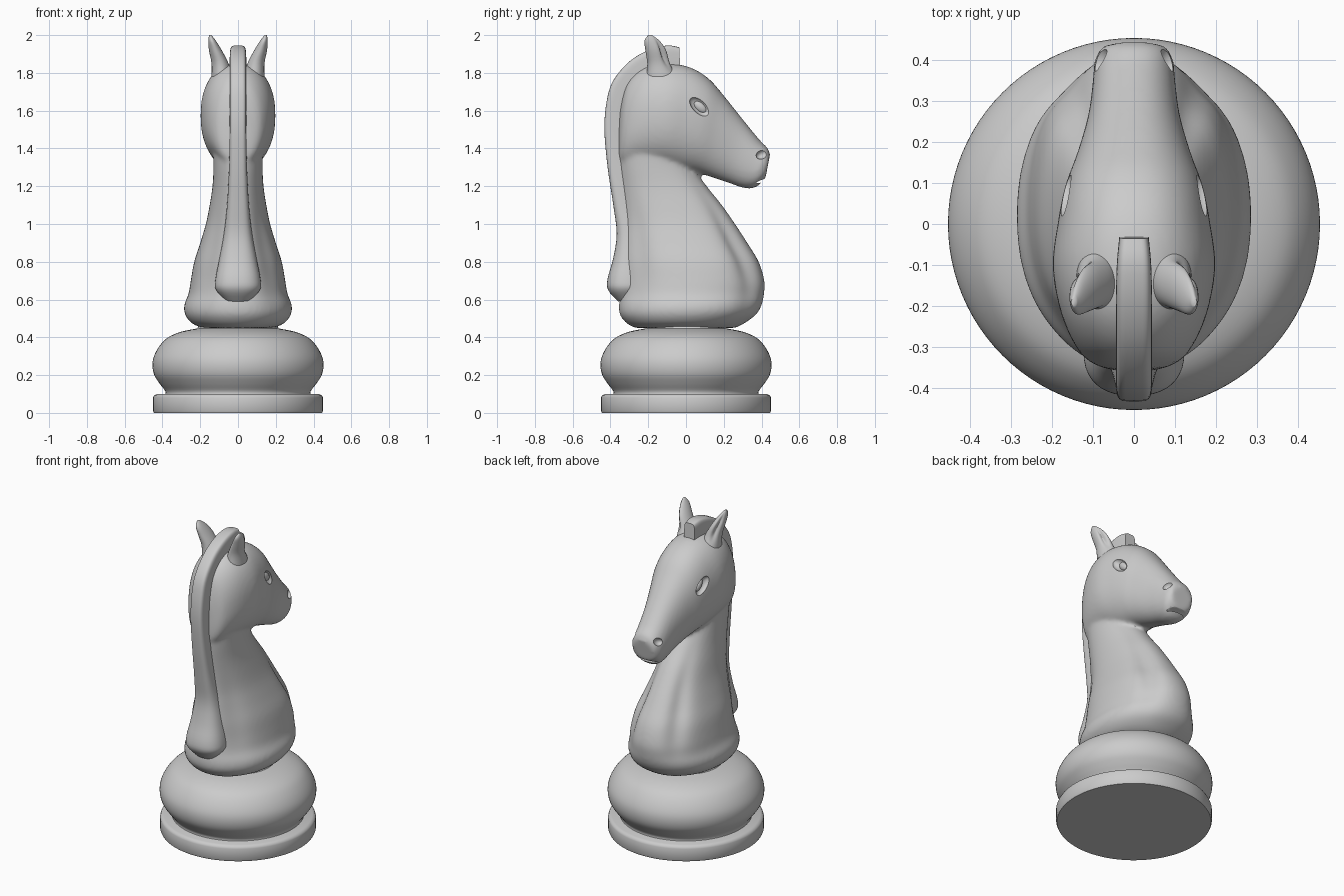
import bpy, bmesh, math
from mathutils import Vector, Matrix

cube = bpy.data.objects.get("Cube")
if cube:
    bpy.data.objects.remove(cube, do_unlink=True)

grey = bpy.data.materials.new("light_grey")
grey.use_nodes = True
COLOUR = (0.6, 0.6, 0.6, 1)
grey.diffuse_color = COLOUR
grey.node_tree.nodes["Principled BSDF"].inputs["Base Color"].default_value = COLOUR


def finish(bm, name, angle=40):
    bmesh.ops.recalc_face_normals(bm, faces=bm.faces)
    mesh = bpy.data.meshes.new(name)
    bm.to_mesh(mesh)
    bm.free()
    mesh.materials.append(grey)
    obj = bpy.data.objects.new(name, mesh)
    bpy.context.collection.objects.link(obj)
    smooth(obj, angle)
    return obj


def smooth(obj, angle):
    bpy.ops.object.select_all(action='DESELECT')
    obj.select_set(True)
    bpy.context.view_layer.objects.active = obj
    bpy.ops.object.shade_smooth_by_angle(angle=math.radians(angle))


def dense(stations, steps):
    """Catmull-Rom interpolation between stations."""
    n = len(stations)
    out = []
    for i in range(n - 1):
        quad = [stations[min(max(i + k, 0), n - 1)] for k in (-1, 0, 1, 2)]
        for s in range(steps):
            t = s / steps
            out.append([0.5 * (2 * b + (c - a) * t + (2 * a - 5 * b + 4 * c - d) * t * t
                               + (3 * b - a - 3 * c + d) * t ** 3)
                        for a, b, c, d in zip(*quad)])
    out.append(list(stations[-1]))
    return out


def spow(v, p):
    return math.copysign(abs(v) ** (2 / p), v)


def loft(bm, stations, power=2, steps=4, sides=48, groove=None, side=1):
    """Station: front y, z, back y, z, half width, centre x, optional power."""
    rings = []
    for st in dense(stations, steps):
        ay, az, by, bz, hw, cx = st[:6]
        p = st[6] if len(st) > 6 else power
        mid = Vector((cx, (ay + by) / 2, (az + bz) / 2))
        half = Vector((0, (ay - by) / 2, (az - bz) / 2))
        ring = []
        for i in range(sides):
            t = math.tau * i / sides
            off = half * spow(math.cos(t), p) + Vector((hw * spow(math.sin(t), p), 0, 0))
            if groove:
                off *= groove(math.degrees(t), mid.z)
            co = mid + off
            co.x *= side
            ring.append(bm.verts.new(co))
        rings.append(ring)
    for lo, hi in zip(rings, rings[1:]):
        for i in range(sides):
            j = (i + 1) % sides
            bm.faces.new((lo[i], lo[j], hi[j], hi[i]))
    bm.faces.new(rings[0])
    bm.faces.new(rings[-1])


def bump(x, centre, width):
    return math.exp(-((x - centre) / width) ** 2)


# Turned base: flat disc and rounded cushion
def lathe(name, profile, angle=40):
    bm = bmesh.new()
    verts = [bm.verts.new((r, 0, z)) for r, z in profile]
    edges = [bm.edges.new(e) for e in zip(verts, verts[1:])]
    bmesh.ops.spin(bm, geom=verts + edges, cent=(0, 0, 0), axis=(0, 0, 1),
                   angle=math.tau, steps=96)
    bmesh.ops.remove_doubles(bm, verts=bm.verts, dist=0.0001)
    return finish(bm, name, angle)


lathe("base_disc", [(0, 0), (0.445, 0), (0.45, 0.01), (0.45, 0.08), (0.445, 0.092),
                    (0.43, 0.1), (0, 0.1)])
cushion = [(0.385, 0.09), (0.385, 0.115), (0.415, 0.155), (0.443, 0.2), (0.453, 0.25),
           (0.445, 0.3), (0.415, 0.355), (0.37, 0.4), (0.3, 0.43), (0.215, 0.447)]
lathe("base_cushion", [(0, 0.09)] + dense(cushion, 4) + [(0.205, 0.47), (0, 0.47)])

# Neck and chest, with muscle grooves beside the breast and the mane
body = [(0.26, 0.45, -0.27, 0.45, 0.19, 0), (0.31, 0.475, -0.315, 0.475, 0.245, 0),
        (0.37, 0.52, -0.35, 0.52, 0.28, 0), (0.4, 0.57, -0.355, 0.57, 0.285, 0),
        (0.413, 0.63, -0.345, 0.63, 0.262, 0), (0.415, 0.7, -0.34, 0.7, 0.25, 0),
        (0.385, 0.8, -0.34, 0.8, 0.232, 0), (0.325, 0.9, -0.335, 0.9, 0.2, 0),
        (0.26, 1.0, -0.33, 1.0, 0.17, 0), (0.19, 1.1, -0.335, 1.1, 0.15, 0),
        (0.11, 1.2, -0.345, 1.2, 0.135, 0), (0.04, 1.3, -0.355, 1.3, 0.13, 0),
        (0, 1.4, -0.36, 1.4, 0.13, 0), (-0.05, 1.5, -0.355, 1.5, 0.12, 0)]


def body_groove(deg, z):
    a = min(deg, 360 - deg)
    fade = bump(z, 0.87, 0.24)
    return 1 - fade * (0.09 * bump(a, 38, 11) + 0.05 * bump(a, 138, 14)
                       - 0.02 * bump(a, 62, 14))


# Head, from the back of the skull to the muzzle
head = [(-0.35, 1.62, -0.36, 1.37, 0.05, 0), (-0.31, 1.75, -0.34, 1.31, 0.12, 0),
        (-0.22, 1.83, -0.25, 1.31, 0.172, 0), (-0.1, 1.85, -0.12, 1.3, 0.198, 0),
        (0.02, 1.83, -0.02, 1.28, 0.186, 0), (0.12, 1.77, 0.06, 1.27, 0.168, 0),
        (0.2, 1.68, 0.13, 1.25, 0.14, 0), (0.3, 1.555, 0.22, 1.22, 0.112, 0),
        (0.39, 1.445, 0.31, 1.19, 0.1, 0), (0.43, 1.405, 0.37, 1.195, 0.095, 0),
        (0.445, 1.37, 0.42, 1.24, 0.075, 0)]

bm = bmesh.new()
loft(bm, body, 2.1, groove=body_groove, sides=72)
loft(bm, head, 2.25)
horse = finish(bm, "neck_and_head")

# Cutters for eye sockets, nostrils and mouth
bm = bmesh.new()


def ellipsoid(bm, loc, radii, tilt=0):
    m = (Matrix.Translation(loc) @ Matrix.Rotation(math.radians(tilt), 4, 'X')
         @ Matrix.Diagonal((*radii, 1)))
    bmesh.ops.create_uvsphere(bm, u_segments=24, v_segments=14, radius=1, matrix=m)


for s in (-1, 1):
    ellipsoid(bm, (s * 0.175, 0.075, 1.62), (0.035, 0.068, 0.036), -42)
    ellipsoid(bm, (s * 0.09, 0.405, 1.37), (0.028, 0.036, 0.024), 25)
ellipsoid(bm, (0, 0.42, 1.232), (0.12, 0.06, 0.008), 15)
cutter = finish(bm, "face_cutter")
cutter.hide_render = True

remesh = horse.modifiers.new("blend", 'REMESH')
remesh.mode = 'VOXEL'
remesh.voxel_size = 0.012
relax = horse.modifiers.new("relax", 'SMOOTH')
relax.factor = 0.5
relax.iterations = 8
cut = horse.modifiers.new("cut", 'BOOLEAN')
cut.operation = 'DIFFERENCE'
cut.solver = 'EXACT'
cut.object = cutter
deps = bpy.context.evaluated_depsgraph_get()
baked = bpy.data.meshes.new_from_object(horse.evaluated_get(deps))
horse.modifiers.clear()
horse.data = baked
baked.materials.clear()
baked.materials.append(grey)
bpy.data.objects.remove(cutter, do_unlink=True)
smooth(horse, 40)

# Mane: crisp crest on top, broadening into a rounded tail at the bottom
mane = [(-0.035, 1.935, -0.03, 1.79, 0.036, 0, 5), (-0.1, 1.945, -0.1, 1.79, 0.042, 0, 5),
        (-0.2, 1.92, -0.17, 1.77, 0.044, 0, 5), (-0.3, 1.86, -0.23, 1.72, 0.044, 0, 5),
        (-0.385, 1.76, -0.28, 1.66, 0.044, 0, 5), (-0.42, 1.65, -0.3, 1.58, 0.044, 0, 5),
        (-0.432, 1.5, -0.29, 1.48, 0.044, 0, 5), (-0.415, 1.3, -0.28, 1.3, 0.048, 0, 4),
        (-0.385, 1.1, -0.25, 1.1, 0.058, 0, 3.5), (-0.367, 0.95, -0.2, 0.95, 0.075, 0, 3),
        (-0.385, 0.82, -0.2, 0.82, 0.098, 0, 2.6), (-0.415, 0.71, -0.2, 0.7, 0.12, 0, 2.4),
        (-0.412, 0.65, -0.2, 0.66, 0.118, 0, 2.4), (-0.36, 0.59, -0.2, 0.63, 0.08, 0, 2.4)]
bm = bmesh.new()
loft(bm, mane, sides=40)
finish(bm, "mane", 50)

# Ears, hollowed towards the front and outer side
ear = [(-0.05, 1.78, -0.21, 1.78, 0.055, 0.085), (-0.085, 1.85, -0.205, 1.85, 0.045, 0.095),
       (-0.105, 1.92, -0.215, 1.92, 0.034, 0.12), (-0.14, 1.97, -0.22, 1.97, 0.02, 0.137),
       (-0.18, 2.0, -0.2, 2.0, 0.006, 0.147)]


def ear_hollow(deg, z):
    return 1 - 0.5 * bump(deg, 40, 22) * bump(z, 1.91, 0.06)


# Ears and eyeballs on each side
for s, label in ((1, "left"), (-1, "right")):
    bm = bmesh.new()
    loft(bm, ear, groove=ear_hollow, sides=40, side=s)
    finish(bm, label + "_ear", 60)
    bm = bmesh.new()
    ellipsoid(bm, (s * 0.135, 0.075, 1.62), (0.022, 0.045, 0.026), -42)
    finish(bm, label + "_eye")
